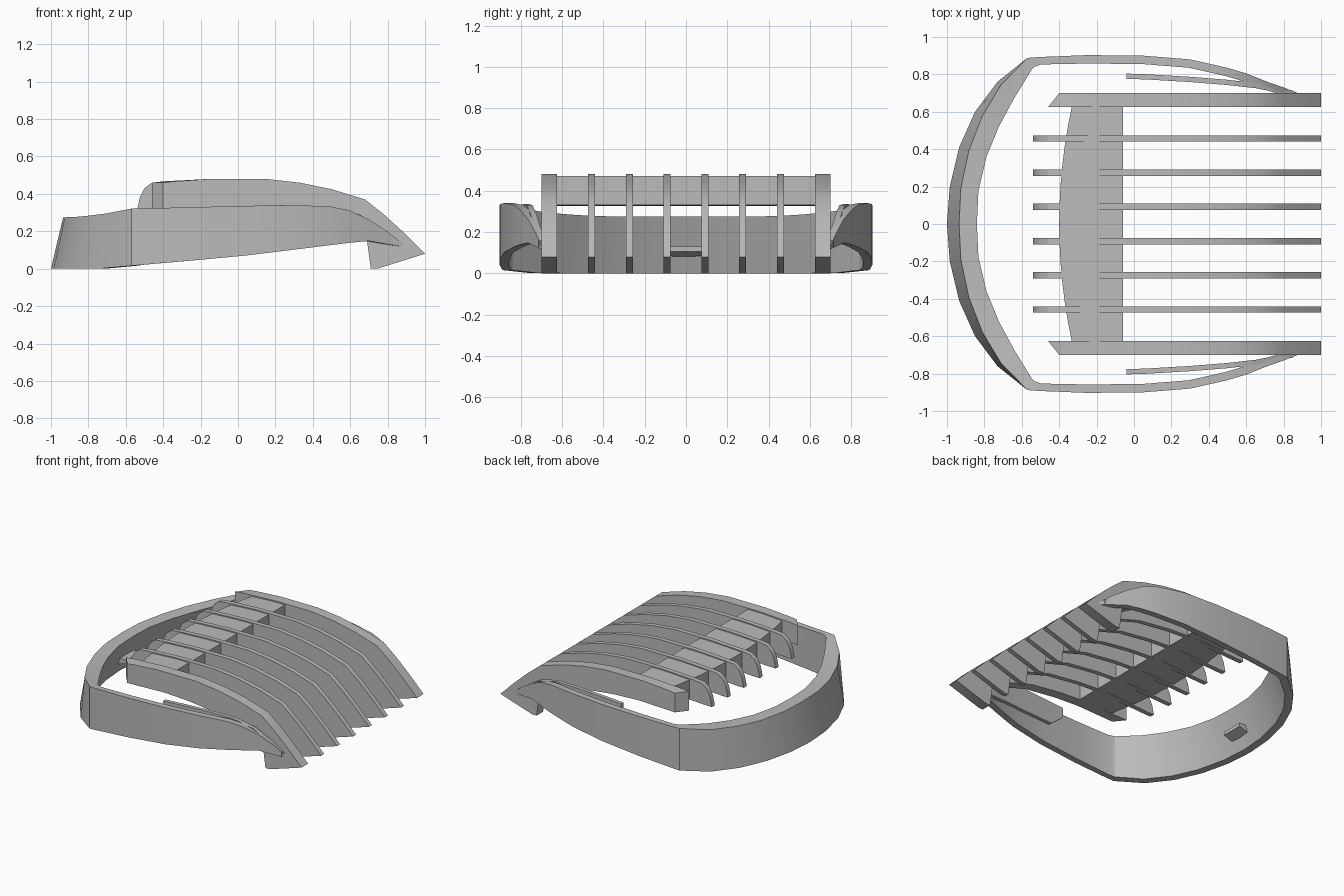
import bpy, bmesh, math
from mathutils import Vector

if "Cube" in bpy.data.objects:
    bpy.data.objects.remove(bpy.data.objects["Cube"])

grey = bpy.data.materials.new("plain grey")
grey.use_nodes = True
grey.diffuse_color = (0.5, 0.5, 0.5, 1)
grey.node_tree.nodes["Principled BSDF"].inputs["Base Color"].default_value = (0.5, 0.5, 0.5, 1)


def finish(name, bm, smooth=True):
    bmesh.ops.recalc_face_normals(bm, faces=bm.faces)
    mesh = bpy.data.meshes.new(name)
    bm.to_mesh(mesh)
    bm.free()
    mesh.materials.append(grey)
    ob = bpy.data.objects.new(name, mesh)
    bpy.context.collection.objects.link(ob)
    if smooth:
        bpy.ops.object.select_all(action='DESELECT')
        bpy.context.view_layer.objects.active = ob
        ob.select_set(True)
        bpy.ops.object.shade_smooth_by_angle(angle=math.radians(30))
    return ob


def loft(name, sections):
    """Skin a list of equal-length closed cross-sections and cap both ends."""
    bm = bmesh.new()
    rings = [[bm.verts.new(p) for p in s] for s in sections]
    n = len(rings[0])
    for a, b in zip(rings, rings[1:]):
        for i in range(n):
            j = (i + 1) % n
            bm.faces.new((a[i], a[j], b[j], b[i]))
    bm.faces.new(rings[0])
    bm.faces.new(rings[-1])
    return finish(name, bm)


def ramp(table, x):
    """Piecewise linear lookup."""
    if x <= table[0][0]:
        return table[0][1]
    for (x0, v0), (x1, v1) in zip(table, table[1:]):
        if x <= x1:
            return v0 + (v1 - v0) * (x - x0) / (x1 - x0)
    return table[-1][1]


# Side profile shared by all teeth: curved back, then hooked tip and underside
back = [(-0.46, 0.46), (-0.4, 0.467), (-0.15, 0.48), (0.15, 0.48), (0.33, 0.46),
        (0.5, 0.425), (0.68, 0.37), (0.78, 0.29), (0.89, 0.19), (1, 0.08)]
under = [(0.745, 0), (0.71, 0), (0.69, 0.15), (0.55, 0.23), (0.35, 0.29),
         (0.1, 0.32), (-0.1, 0.33)]
thin_end = [(-0.5, 0.31), (-0.54, 0.31), (-0.525, 0.38), (-0.5, 0.43)]
thick_end = [(-0.46, 0.32)]


def tooth(name, y, width, end, miter=0.0):
    outline = back + under + end
    sides = []
    for s in (-1, 1):
        outer = s * y > 0
        sides.append([(x + (miter if outer and x < -0.35 else 0), y + s * width / 2, z)
                      for x, z in outline])
    return loft(name, sides)


for i in range(6):
    tooth(f"thin_tooth_{i + 1}", -0.4575 + i * 0.183, 0.034, thin_end)
for side, s in (("left", 1), ("right", -1)):
    tooth(f"{side}_edge_tooth", s * 0.662, 0.075, thick_end, 0.06)

# Cross plate joining the teeth, with a bowed rear edge
sections = []
for i in range(13):
    y = -0.64 + 1.28 * i / 12
    rear = -0.40 + 0.07 * (y / 0.64) ** 2
    sections.append([(-0.06, y, 0.33), (-0.06, y, 0.472), (-0.2, y, 0.47),
                     (rear, y, 0.46), (rear, y, 0.325)])
loft("cross_plate", sections)

# Frame: half outline (x, y, inward lean, rim width), mirrored front to back
half = [(-1, 0, 0.065, 0.095), (-0.985, 0.2, 0.06, 0.095), (-0.935, 0.41, 0.055, 0.1),
        (-0.85, 0.6, 0.045, 0.105), (-0.73, 0.76, 0.025, 0.1), (-0.57, 0.888, 0, 0.06),
        (-0.5, 0.893, 0, 0.04), (-0.25, 0.903, 0, 0.045), (0.05, 0.9, 0, 0.045),
        (0.3, 0.88, 0, 0.045), (0.5, 0.835, 0, 0.045), (0.6, 0.805, 0, 0.045),
        (0.7, 0.765, 0, 0.045), (0.8, 0.73, 0, 0.04), (0.89, 0.695, 0, 0.03)]
top = [(-0.94, 0.275), (-0.75, 0.29), (-0.6, 0.32), (0, 0.335), (0.45, 0.343),
       (0.6, 0.31), (0.75, 0.24), (0.89, 0.125)]
bottom = [(-0.75, 0), (0, 0.065), (0.69, 0.15), (0.89, 0.115)]

outline = [(x, -y, a, w) for x, y, a, w in reversed(half[1:])] + half
sections = []
for i, (x, y, lean, rim) in enumerate(outline):
    p, q = outline[max(i - 1, 0)], outline[min(i + 1, len(outline) - 1)]
    d = Vector((q[0] - p[0], q[1] - p[1], 0)).normalized()
    inward = Vector((d.y, -d.x, 0))
    base = Vector((x, y, 0))
    zt, zb = Vector((0, 0, ramp(top, x))), Vector((0, 0, ramp(bottom, x)))
    sections.append([base + zb, base + inward * lean + zt,
                     base + inward * (lean + rim) + zt,
                     base + inward * min(rim, 0.055) + zb])
loft("frame_band", sections)

# Spring arms inside the frame, chamfered at the free end
for side, s in (("left", 1), ("right", -1)):
    arm = [(-0.04, 0.79, 0.25, 0.325), (0.06, 0.787, 0.17, 0.33), (0.3, 0.773, 0.17, 0.335),
           (0.5, 0.757, 0.17, 0.33), (0.65, 0.74, 0.16, 0.29), (0.85, 0.7, 0.13, 0.16)]
    loft(f"{side}_spring_arm", [
        [(x, s * (y - 0.014), lo), (x, s * (y + 0.014), lo),
         (x, s * (y + 0.014), hi), (x, s * (y - 0.014), hi)] for x, y, lo, hi in arm])

# Small catch on the inside of the rear wall
loft("rear_catch", [[(-0.95, y, 0.07), (-0.84, y, 0.105), (-0.84, y, 0.13), (-0.92, y, 0.13)]
                    for y in (-0.08, 0.08)])
